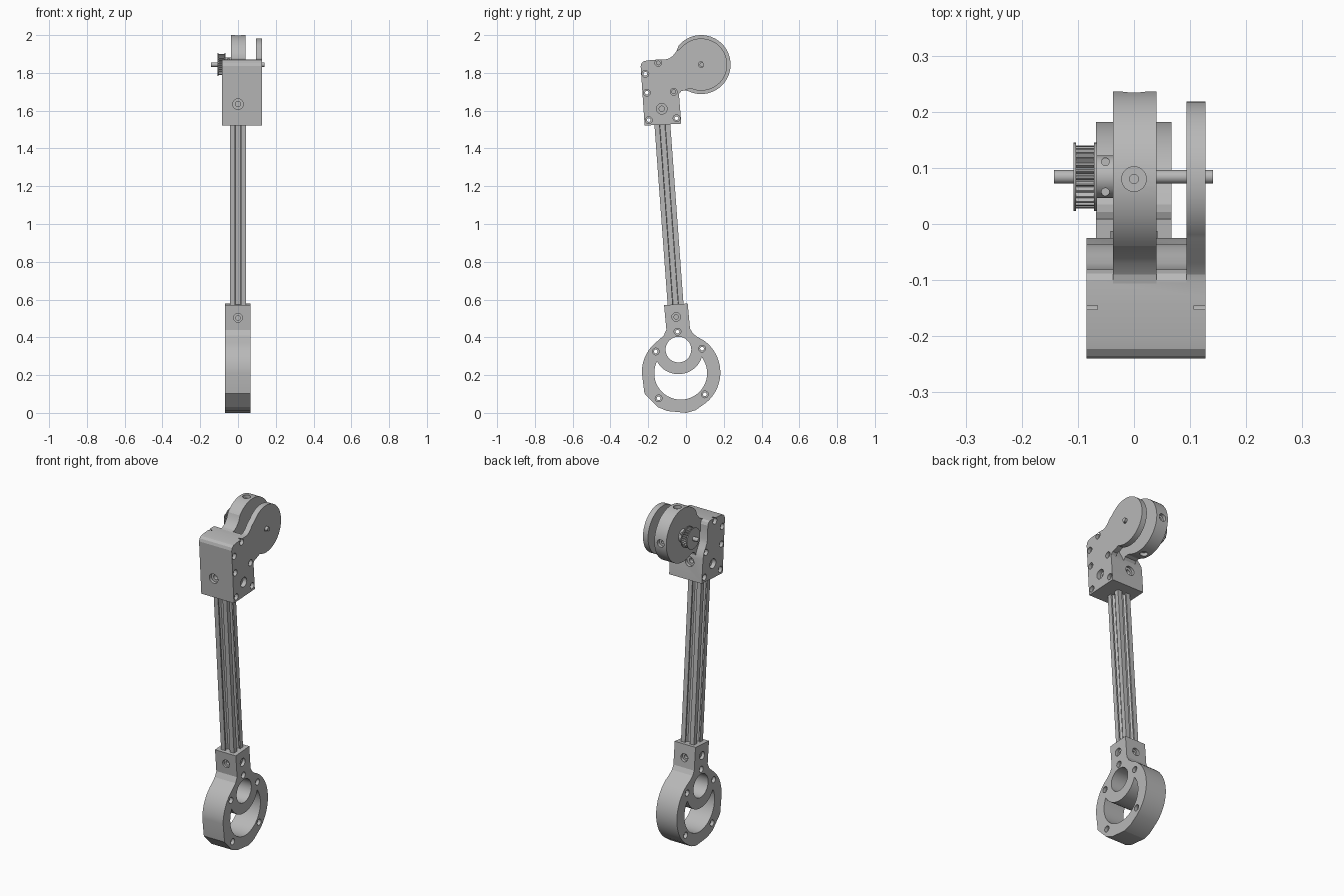
import bpy, bmesh
from math import sin, cos, pi, radians, atan2
from mathutils import Matrix, Vector

if "Cube" in bpy.data.objects:
    bpy.data.objects.remove(bpy.data.objects["Cube"])

metal = bpy.data.materials.new("plain_grey")
metal.use_nodes = True
grey = (0.48, 0.48, 0.48, 1)
metal.diffuse_color = grey
metal.node_tree.nodes["Principled BSDF"].inputs["Base Color"].default_value = grey

AXLE_Y, AXLE_Z = 0.08, 1.844
parts = []


def arc(cy, cz, r, start, end, steps):
    angles = [radians(start + (end - start) * i / steps) for i in range(steps + 1)]
    return [(cy + r * cos(a), cz + r * sin(a)) for a in angles]


def circle(cy, cz, r, steps=48):
    return arc(cy, cz, r, 0, 360, steps)[:-1]


def prism(name, outline, low, high, place=None, keep=True):
    """Extrude a (y, z) outline along x, or along another axis given by place."""
    place = place or (lambda u, v, w: (w, u, v))
    bm = bmesh.new()
    face = bm.faces.new([bm.verts.new(place(u, v, low)) for u, v in outline])
    push = Vector(place(0, 0, high)) - Vector(place(0, 0, low))
    grown = bmesh.ops.extrude_face_region(bm, geom=[face])["geom"]
    bmesh.ops.translate(bm, vec=push, verts=[g for g in grown if isinstance(g, bmesh.types.BMVert)])
    bmesh.ops.recalc_face_normals(bm, faces=bm.faces)
    mesh = bpy.data.meshes.new(name)
    bm.to_mesh(mesh)
    bm.free()
    obj = bpy.data.objects.new(name, mesh)
    bpy.context.collection.objects.link(obj)
    if keep:
        parts.append(obj)
    return obj


def combine(target, other, operation):
    mod = target.modifiers.new("combine", "BOOLEAN")
    mod.operation, mod.solver, mod.object = operation, "EXACT", other
    bpy.context.view_layer.update()
    bpy.context.view_layer.objects.active = target
    bpy.ops.object.modifier_apply(modifier=mod.name)
    bpy.data.objects.remove(other)


AXES = {
    "X": lambda u, v, w: (w, u, v),
    "Y": lambda u, v, w: (v, w, u),
    "Z": lambda u, v, w: (u, v, w),
}


def drill(target, centre, axis, r, depth):
    """Cut a round hole reaching depth to both sides of centre."""
    cutter = prism("cutter", circle(0, 0, r, 24), -depth, depth, AXES[axis], keep=False)
    cutter.location = centre
    combine(target, cutter, "DIFFERENCE")


def through_bolt(target, y, z, low, high, r, inner, sink=0.02):
    """Through hole along x, counterbored on both faces."""
    drill(target, ((low + high) / 2, y, z), "X", inner, high - low)
    for x in (low, high):
        drill(target, (x, y, z), "X", r, sink)


def blind_bolt(target, centre, axis, r, inner, sink):
    drill(target, centre, axis, r, sink)
    drill(target, centre, axis, inner, sink * 2.2)


def arm_outline(r):
    """Round head with a filleted neck running into the clamp block."""
    return (arc(AXLE_Y, AXLE_Z, r, 140, -115, 56)
            + [(-0.005, 1.708), (-0.025, 1.703), (-0.036, 1.69), (-0.041, 1.67),
               (-0.16, 1.66), (-0.16, 1.86), (-0.11, 1.871), (-0.09, 1.876),
               (-0.07, 1.89), (-0.05, 1.915)])


# Upper clamp block with its side plate
block = prism("upper_block", [
    (-0.219, 1.521), (-0.025, 1.531), (-0.036, 1.67), (-0.042, 1.695), (-0.055, 1.72),
    (-0.07, 1.745), (-0.078, 1.77), (-0.081, 1.85), (-0.088, 1.865), (-0.1, 1.872),
    (-0.13, 1.872), (-0.205, 1.866), (-0.223, 1.862), (-0.235, 1.852), (-0.24, 1.836)],
    -0.085, 0.127)
plate = prism("side_plate", arm_outline(0.138), 0.094, 0.127, keep=False)
combine(block, plate, "UNION")
for y, z in [(-0.147, 1.853), (-0.215, 1.795), (-0.207, 1.695),
             (-0.197, 1.55), (-0.065, 1.70), (-0.05, 1.56)]:
    through_bolt(block, y, z, -0.085, 0.127, 0.018, 0.01)
for x in (-0.085, 0.127):
    blind_bolt(block, (x, -0.128, 1.61), "X", 0.028, 0.014, 0.025)
for y in (-0.227, -0.03):
    blind_bolt(block, (0, y, 1.635), "Y", 0.028, 0.014, 0.02)
drill(block, (0.11, AXLE_Y, AXLE_Z), "X", 0.015, 0.03)

# Central thick disc with radial set screw holes
disc = prism("central_disc", arm_outline(0.156), -0.037, 0.04)
for dy, dz, axis in [(0, 1, "Z"), (0, -1, "Z"), (1, 0, "Y")]:
    rim = (0, AXLE_Y + dy * 0.156, AXLE_Z + dz * 0.156)
    blind_bolt(disc, rim, axis, 0.022, 0.008, 0.02)

# Axle and toothed pulley
prism("axle", circle(AXLE_Y + 0.004, AXLE_Z, 0.012, 24), -0.143, 0.141)
teeth = []
for i in range(28):
    for k, r in enumerate((0.056, 0.056, 0.048, 0.048)):
        a = 2 * pi * (i + k / 4) / 28
        teeth.append((AXLE_Y + 0.004 + r * cos(a), AXLE_Z + r * sin(a)))
prism("pulley_teeth", teeth, -0.103, -0.07)
for name, x in (("outer", -0.108), ("inner", -0.071)):
    prism(f"pulley_{name}_flange", circle(AXLE_Y + 0.004, AXLE_Z, 0.061), x, x + 0.005)
hub = prism("pulley_hub", circle(AXLE_Y + 0.004, AXLE_Z, 0.038, 36), -0.067, -0.036)
for dy in (-0.027, 0.027):
    drill(hub, (-0.051, AXLE_Y + 0.004 + dy, AXLE_Z + 0.038), "Z", 0.007, 0.025)

# Slotted leg profile, one side turned four times
H = 0.042
side = [(-H, H), (-0.015, H), (-0.015, H - 0.008), (-0.026, H - 0.008), (-0.013, 0.019),
        (0.013, 0.019), (0.026, H - 0.008), (0.015, H - 0.008), (0.015, H)]
profile = []
for turn in range(4):
    c, s = round(cos(turn * pi / 2)), round(sin(turn * pi / 2))
    profile += [(u * c + v * s, v * c - u * s) for u, v in side]
top, bottom = Vector((0, -0.125, 1.525)), Vector((0, -0.055, 0.572))
lean = top - bottom
leg = prism("slotted_leg", profile, -0.02, lean.length + 0.02, AXES["Z"])
tilt = Matrix.Rotation(atan2(-lean.y, lean.z), 4, "X")
leg.data.transform(Matrix.Translation(bottom) @ tilt)

# Lower ring mount: socket on top, faceted lower front edge
RY, RZ = -0.026, 0.214
mount = prism("lower_ring_mount",
              [(0.009, 0.579), (-0.116, 0.57), (-0.104, 0.44), (-0.118, 0.41)]
              + arc(RY, RZ, 0.208, 125, 180, 8)
              + [(-0.22, 0.103), (-0.15, 0.031), (-0.1, 0.01), (0.003, 0), (0.05, 0.014)]
              + arc(RY, RZ, 0.208, -50, 55, 16)
              + [(0.06, 0.402), (0.035, 0.422), (0.021, 0.447)],
              -0.068, 0.067)
window = prism("window_cutter", circle(RY - 0.002, 0.21, 0.14), -0.1, 0.1, keep=False)
collar = prism("collar_cutter", circle(-0.04, 0.335, 0.13), -0.2, 0.2, keep=False)
combine(window, collar, "DIFFERENCE")
combine(mount, window, "DIFFERENCE")
bore = prism("bore_cutter", circle(-0.04, 0.335, 0.068), -0.1, 0.1, keep=False)
combine(mount, bore, "DIFFERENCE")
for y, z in [(-0.16, 0.325), (0.085, 0.34), (-0.145, 0.077), (0.1, 0.098), (-0.045, 0.43)]:
    through_bolt(mount, y, z, -0.068, 0.067, 0.018, 0.01)
for x in (-0.068, 0.067):
    blind_bolt(mount, (x, -0.052, 0.508), "X", 0.023, 0.012, 0.018)
for y in (-0.11, 0.014):
    blind_bolt(mount, (0, y, 0.503), "Y", 0.023, 0.012, 0.015)

# One colour and smooth round surfaces with sharp edges
bpy.ops.object.select_all(action="DESELECT")
for obj in parts:
    obj.data.materials.clear()
    obj.data.materials.append(metal)
    for poly in obj.data.polygons:
        poly.material_index = 0
    obj.select_set(True)
bpy.context.view_layer.objects.active = block
bpy.ops.object.shade_smooth_by_angle(angle=radians(19))
